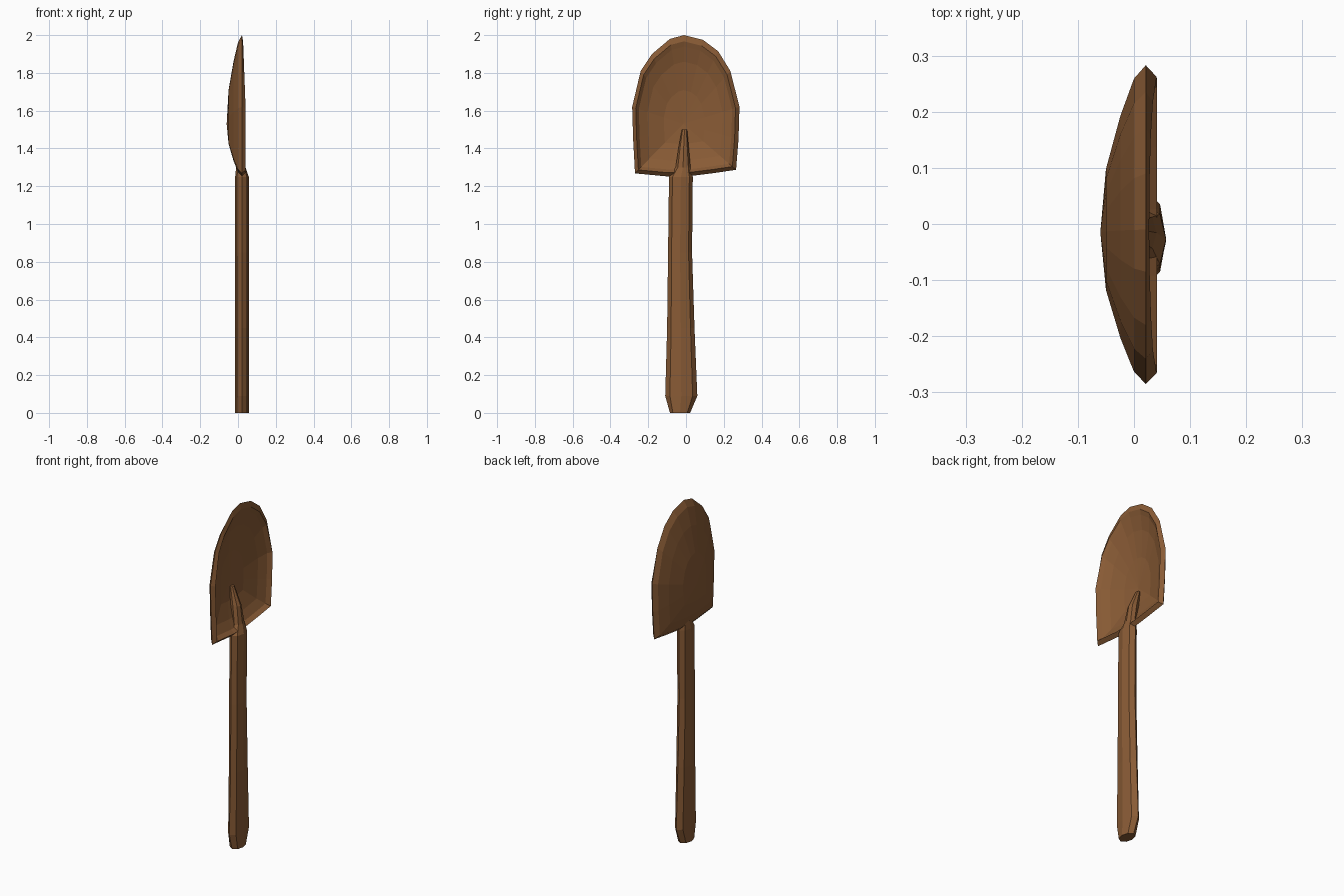
import bpy, bmesh, math

if "Cube" in bpy.data.objects:
    bpy.data.objects.remove(bpy.data.objects["Cube"])

brown = bpy.data.materials.new("rusty_brown")
brown.diffuse_color = (0.25, 0.105, 0.036, 1)
brown.use_nodes = True
brown.node_tree.nodes["Principled BSDF"].inputs["Base Color"].default_value = brown.diffuse_color


def skin(name, rings, cap_start=None, cap_end=None):
    """Bridge closed rings of points; a cap is a fan to a point, or one flat face."""
    bm = bmesh.new()
    loops = [[bm.verts.new(p) for p in r] for r in rings]
    n = len(loops[0])
    for a, b in zip(loops, loops[1:]):
        for i in range(n):
            j = (i + 1) % n
            bm.faces.new((a[i], a[j], b[j], b[i]))
    for loop, tip in ((loops[0], cap_start), (loops[-1], cap_end)):
        if tip is None:
            bm.faces.new(loop)
        else:
            v = bm.verts.new(tip)
            for i in range(n):
                bm.faces.new((loop[i], loop[(i + 1) % n], v))
    bmesh.ops.recalc_face_normals(bm, faces=bm.faces)
    mesh = bpy.data.meshes.new(name)
    bm.to_mesh(mesh)
    bm.free()
    mesh.materials.append(brown)
    obj = bpy.data.objects.new(name, mesh)
    bpy.context.collection.objects.link(obj)
    return obj


# Blade: outline rings shrunk toward a centre, dished with a raised rim
outline = [(-0.01, 2.0), (0.09, 1.975), (0.17, 1.915), (0.235, 1.81), (0.283, 1.62),
           (0.278, 1.45), (0.265, 1.287), (0.15, 1.27), (0.03, 1.255), (-0.1, 1.252),
           (-0.27, 1.268), (-0.28, 1.45), (-0.285, 1.62), (-0.24, 1.81),
           (-0.18, 1.90), (-0.085, 1.98)]
CY, CZ = -0.015, 1.53


def blade_ring(s, x):
    ring = []
    for y, z in outline:
        # the rim ridge flattens out toward the tip
        drop = 0.014 * max(0, (z - 1.6) / 0.4) if x > 0.03 else 0
        ring.append((x - drop, CY + (y - CY) * s, CZ + (z - CZ) * s))
    return ring


back_to_front = [(0.38, -0.05), (0.7, -0.024), (0.92, 0.0), (1.0, 0.021),
                 (0.93, 0.041), (0.87, 0.018), (0.7, -0.006), (0.38, -0.032)]
skin("blade", [blade_ring(s, x) for s, x in back_to_front],
     (-0.06, CY, CZ), (-0.042, CY, CZ))

# Handle with tang: octagonal sections (z, y min, y max, x min, x max)
sections = [(0.0, -0.085, 0.022, -0.015, 0.057), (0.09, -0.11, 0.06, -0.015, 0.057),
            (0.45, -0.1, 0.045, -0.015, 0.057), (0.85, -0.095, 0.032, -0.015, 0.057),
            (1.25, -0.09, 0.036, -0.015, 0.057), (1.3, -0.055, 0.024, -0.01, 0.04),
            (1.4, -0.04, 0.015, -0.035, 0.025), (1.5, -0.022, 0.006, -0.045, -0.02)]


def octagon(z, y0, y1, x0, x1):
    return [((x0 + x1) / 2 + (x1 - x0) / 2 * math.cos(a),
             (y0 + y1) / 2 + (y1 - y0) / 2 * math.sin(a), z)
            for a in (i * math.pi / 4 for i in range(8))]


skin("handle", [octagon(*s) for s in sections])
